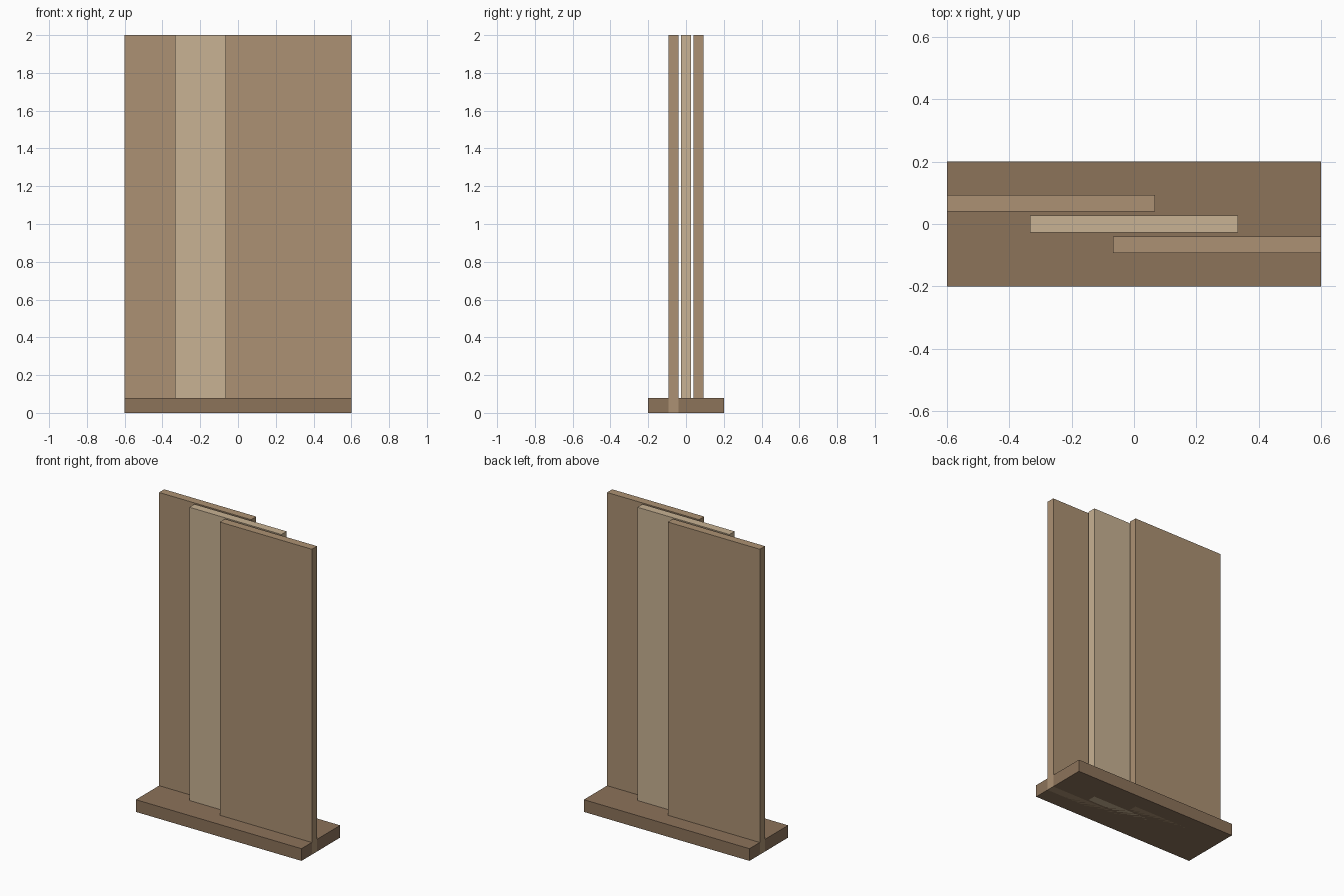
import bpy

if "Cube" in bpy.data.objects:
    bpy.data.objects.remove(bpy.data.objects["Cube"])


def material(name, rgb):
    # Picture colours are sRGB; diffuse_color is linear
    mat = bpy.data.materials.new(name)
    mat.diffuse_color = [((c / 255 + 0.055) / 1.055) ** 2.4 for c in rgb] + [1]
    mat.use_nodes = True
    mat.node_tree.nodes["Principled BSDF"].inputs["Base Color"].default_value = mat.diffuse_color
    return mat


def box(name, center, size, mat):
    bpy.ops.mesh.primitive_cube_add(size=1, location=center)
    obj = bpy.context.object
    obj.name = name
    obj.scale = size
    bpy.ops.object.transform_apply(location=False, rotation=False, scale=True)
    obj.data.materials.append(mat)
    return obj


dark = material("dark_wood", (140, 115, 90))
medium = material("medium_wood", (172, 145, 115))
light = material("light_wood", (200, 178, 147))

# Floor plinth
box("base", (0, 0, 0.04), (1.2, 0.4, 0.08), dark)

# Three overlapping upright panels, stepped from back left to front right
panels = [("back_panel", -1, medium), ("middle_panel", 0, light), ("front_panel", 1, medium)]
for name, step, mat in panels:
    box(name, (step * 0.2667, -step * 0.0667, 1.0), (0.6667, 0.0533, 2.0), mat)
